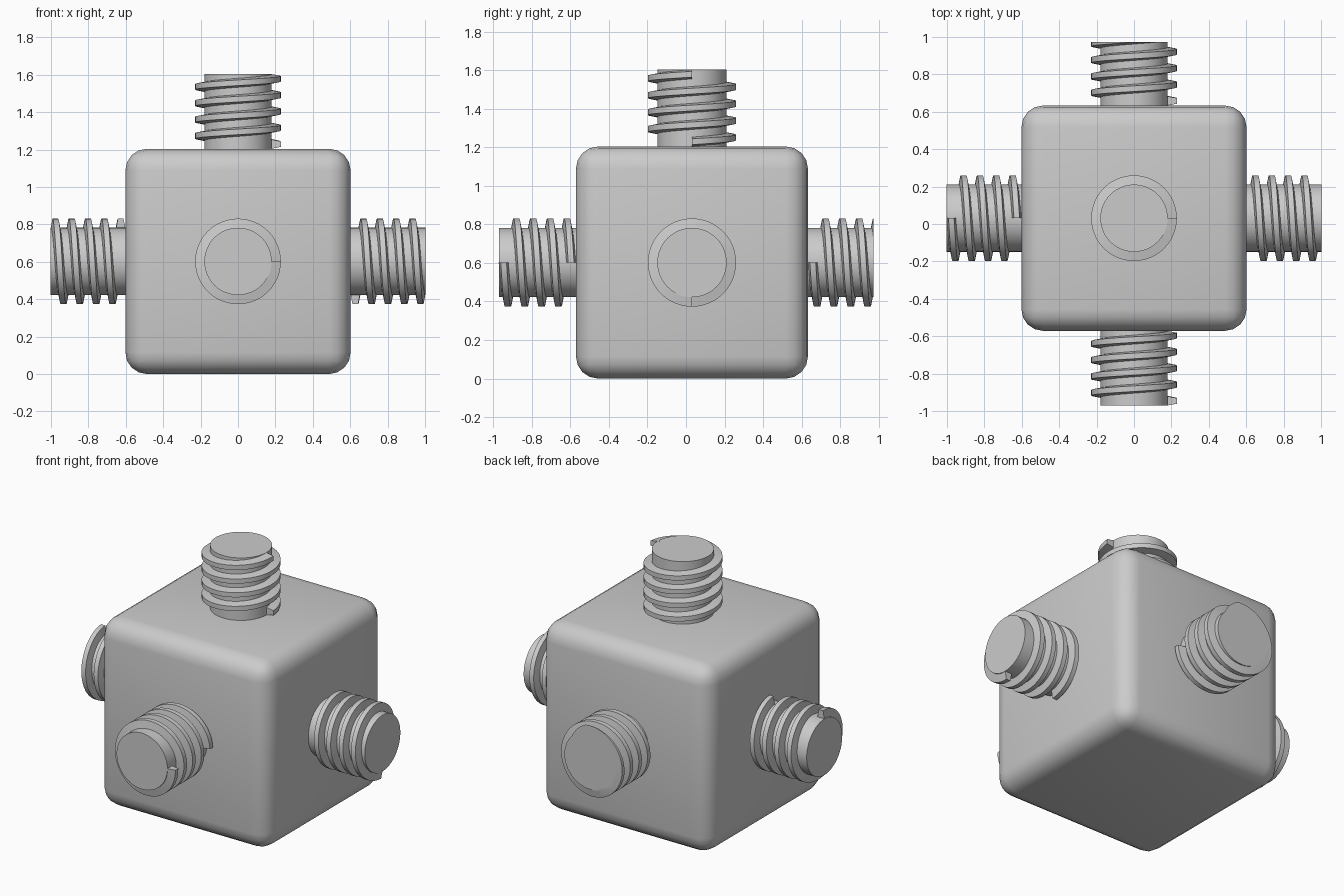
import bpy, bmesh
from math import pi, cos, sin, radians
from mathutils import Matrix, Vector

if "Cube" in bpy.data.objects:
    bpy.data.objects.remove(bpy.data.objects["Cube"], do_unlink=True)

SIZE = 1.204
HALF = SIZE / 2
CENTER = Vector((0, 0.031, HALF))
LENGTH = 0.4
PITCH, TURNS, STEPS = 0.0875, 4, 48

grey = bpy.data.materials.new("plain grey")
grey.use_nodes = True
grey.diffuse_color = (0.6, 0.6, 0.6, 1)
grey.node_tree.nodes["Principled BSDF"].inputs["Base Color"].default_value = (0.6, 0.6, 0.6, 1)


def make_object(name, bm, matrix, angle):
    bmesh.ops.recalc_face_normals(bm, faces=bm.faces)
    mesh = bpy.data.meshes.new(name)
    bm.to_mesh(mesh)
    bm.free()
    mesh.materials.append(grey)
    obj = bpy.data.objects.new(name, mesh)
    bpy.context.collection.objects.link(obj)
    obj.matrix_world = matrix
    bpy.ops.object.select_all(action='DESELECT')
    obj.select_set(True)
    bpy.context.view_layer.objects.active = obj
    bpy.ops.object.shade_smooth_by_angle(angle=radians(angle))
    return obj


# Rounded cube body
bm = bmesh.new()
bmesh.ops.create_cube(bm, size=SIZE)
bmesh.ops.bevel(bm, geom=list(bm.edges), offset=0.115, segments=4,
                profile=0.5, affect='EDGES')
make_object("body", bm, Matrix.Translation(CENTER), 40)


def make_shaft(name, matrix, length):
    sunk = 0.05
    bm = bmesh.new()
    bmesh.ops.create_cone(bm, cap_ends=True, segments=STEPS, radius1=0.18, radius2=0.18,
                          depth=length + sunk,
                          matrix=Matrix.Translation((0, 0, (length - sunk) / 2)))
    make_object(name, bm, matrix, 30)


def make_thread(name, matrix, length):
    # Trapezoid section (radius, height) swept along a right-handed helix
    section = [(0.17, -0.026), (0.229, -0.015), (0.229, 0.015), (0.17, 0.026)]
    bm = bmesh.new()
    rings = []
    for i in range(TURNS * STEPS + 1):
        a = 2 * pi * i / STEPS
        z = 0.025 + PITCH * i / STEPS
        rings.append([bm.verts.new((r * cos(a), r * sin(a), z + h)) for r, h in section])
    for lower, upper in zip(rings, rings[1:]):
        for k in range(4):
            n = (k + 1) % 4
            bm.faces.new((lower[k], lower[n], upper[n], upper[k]))
    bm.faces.new(rings[0])
    bm.faces.new(rings[-1])
    # Trim the thread flush with a shortened shaft
    if length < LENGTH:
        cut = bmesh.ops.bisect_plane(bm, geom=bm.verts[:] + bm.edges[:] + bm.faces[:],
                                     plane_co=(0, 0, length), plane_no=(0, 0, 1),
                                     clear_outer=True)
        rim = [e for e in cut["geom_cut"] if isinstance(e, bmesh.types.BMEdge)]
        bmesh.ops.holes_fill(bm, edges=rim, sides=0)
    make_object(name, bm, matrix, 30)


# Threaded studs on five sides; the back one is shorter
studs = [("top", 0, 'X', LENGTH), ("front", 90, 'X', LENGTH), ("back", -90, 'X', 0.34),
         ("left", 90, 'Y', LENGTH), ("right", -90, 'Y', LENGTH)]
for side, turn, axis, length in studs:
    matrix = (Matrix.Translation(CENTER) @ Matrix.Rotation(radians(turn), 4, axis)
              @ Matrix.Translation((0, 0, HALF)))
    make_shaft(side + "_stud_shaft", matrix, length)
    make_thread(side + "_stud_thread", matrix, length)
